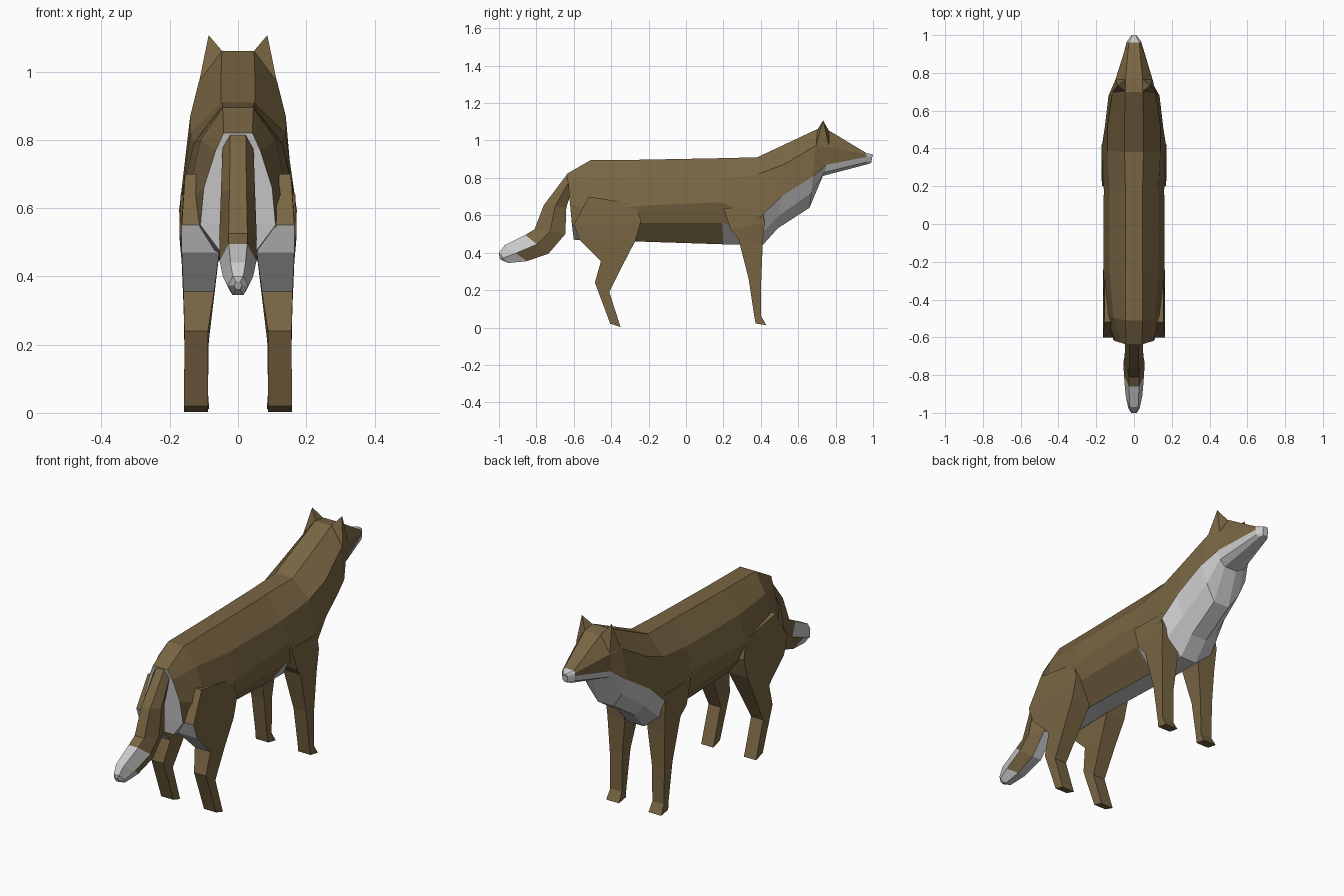
import bpy, bmesh
from mathutils import Vector

if "Cube" in bpy.data.objects:
    bpy.data.objects.remove(bpy.data.objects["Cube"])


def material(name, rgb):
    m = bpy.data.materials.new(name)
    m.diffuse_color = (*rgb, 1)
    m.use_nodes = True
    m.node_tree.nodes["Principled BSDF"].inputs["Base Color"].default_value = m.diffuse_color
    return m


BROWN = material("brown_fur", (0.19, 0.13, 0.056))
WHITE = material("white_fur", (0.8, 0.8, 0.8))


def loft(name, rings, white=lambda i, j: False, cap_white=(False, False)):
    """Skin a list of closed rings; white(i, j) picks the pale faces."""
    bm = bmesh.new()
    vs = [[bm.verts.new(p) for p in r] for r in rings]
    n = len(rings[0])
    for i in range(len(vs) - 1):
        for j in range(n):
            k = (j + 1) % n
            f = bm.faces.new((vs[i][j], vs[i][k], vs[i + 1][k], vs[i + 1][j]))
            f.material_index = int(white(i, j))
    for ring, w in zip((vs[0], vs[-1]), cap_white):
        bm.faces.new(ring).material_index = int(w)
    bmesh.ops.recalc_face_normals(bm, faces=bm.faces)
    bmesh.ops.triangulate(bm, faces=[f for f in bm.faces if len(f.verts) > 4])
    me = bpy.data.meshes.new(name)
    bm.to_mesh(me)
    bm.free()
    me.materials.append(BROWN)
    me.materials.append(WHITE)
    ob = bpy.data.objects.new(name, me)
    bpy.context.collection.objects.link(ob)
    return ob


# Body, neck and head: y at top, y at bottom, then half section (x, z) downward
SECTIONS = [
    (-.64, -.60, (.042, .82), (.065, .77), (.10, .66), (.11, .55), (.05, .47)),
    (-.51, -.45, (.045, .895), (.11, .80), (.15, .62), (.14, .50), (.05, .455)),
    (-.25, -.26, (.045, .897), (.13, .79), (.162, .65), (.135, .56), (.05, .46)),
    (.17, .20, (.045, .905), (.13, .79), (.16, .67), (.14, .56), (.05, .445)),
    (.38, .41, (.05, .91), (.14, .82), (.173, .59), (.14, .50), (.045, .44)),
    (.53, .49, (.05, .98), (.14, .87), (.155, .70), (.11, .60), (.045, .53)),
    (.70, .66, (.047, 1.06), (.115, .97), (.135, .81), (.10, .72), (.045, .64)),
    (.77, .73, (.045, 1.05), (.10, .965), (.095, .87), (.075, .83), (.035, .81)),
    (.96, .97, (.028, .935), (.036, .925), (.038, .912), (.034, .885), (.02, .873)),
    (1.0, .99, (.008, .925), (.014, .92), (.016, .91), (.014, .89), (.008, .88)),
]
rings = []
for yt, yb, *half in SECTIONS:
    right = [Vector((x, yt + (yb - yt) * k / 4, z)) for k, (x, z) in enumerate(half)]
    rings.append(right + [Vector((-p.x, p.y, p.z)) for p in reversed(right)])


def body_white(i, j):
    s = min(j, 8 - j) if j < 9 else -1      # same index on both sides
    if i == 8:
        return True                          # nose
    if i >= 4:
        return s >= 2                        # throat and cheeks
    return s == 4 or (s == 3 and i in (0, 3))  # belly


loft("body_and_head", rings, body_white, (True, True))

# Legs: back (y, z), front (y, z), inner x, outer x, from top to foot
HIND = [
    ((-.52, .70), (-.27, .66), .08, .155),
    ((-.60, .55), (-.24, .57), .09, .165),
    ((-.57, .47), (-.27, .465), .055, .165),
    ((-.455, .355), (-.335, .34), .07, .16),
    ((-.487, .24), (-.41, .19), .088, .157),
    ((-.405, .02), (-.35, .003), .088, .158),
]
FORE = [
    ((.20, .64), (.41, .64), .09, .168),
    ((.24, .52), (.42, .56), .075, .172),
    ((.28, .475), (.41, .44), .065, .165),
    ((.335, .26), (.402, .25), .085, .157),
    ((.365, .06), (.402, .06), .088, .155),
    ((.372, .022), (.43, .012), .085, .158),
]


def leg_ring(back, front, xi, xo, s):
    return [Vector((s * x, y, z)) for x, (y, z) in
            ((xi, back), (xo, back), (xo, front), (xi, front))]


# Ears: four-sided base narrowing to a point
EAR = [(.042, .70, 1.055), (.042, .768, 1.045), (.098, .765, .97), (.114, .695, .97)]
EAR_TIP = Vector((.086, .733, 1.107))

for side, s in (("right", 1), ("left", -1)):
    loft(f"hind_leg_{side}", [leg_ring(*r, s) for r in HIND],
         lambda i, j: j == 0 and 0 < i < 3)
    loft(f"front_leg_{side}", [leg_ring(*r, s) for r in FORE])
    base = [Vector(p) for p in EAR]
    tip = [EAR_TIP.lerp(p, .02) for p in base]
    flip = lambda ps: [Vector((s * p.x, p.y, p.z)) for p in ps]
    loft(f"ear_{side}", [flip(base), flip(tip)])

# Tail: upper (y, z), lower (y, z), half width
TAIL = [
    ((-.635, .82), (-.60, .77), .045),
    ((-.76, .655), (-.64, .64), .05),
    ((-.81, .525), (-.645, .50), .055),
    ((-.86, .495), (-.735, .395), .054),
    ((-.97, .44), (-.85, .355), .044),
    ((-1.0, .40), (-.95, .345), .03),
    ((-1.0, .385), (-.99, .362), .012),
]


def tail_ring(up, low, w):
    u, l = Vector((0, *up)), Vector((0, *low))
    m = (u + l) / 2
    return [p + Vector((k * w, 0, 0)) for p, k in
            ((u, .5), (m, 1), (l, .5), (l, -.5), (m, -1), (u, -.5))]


def tail_white(i, j):
    if i == 3:
        return j in (0, 2, 4, 5)
    return i >= 4 or (i == 2 and j == 2)


loft("tail", [tail_ring(*r) for r in TAIL], tail_white, (False, True))
